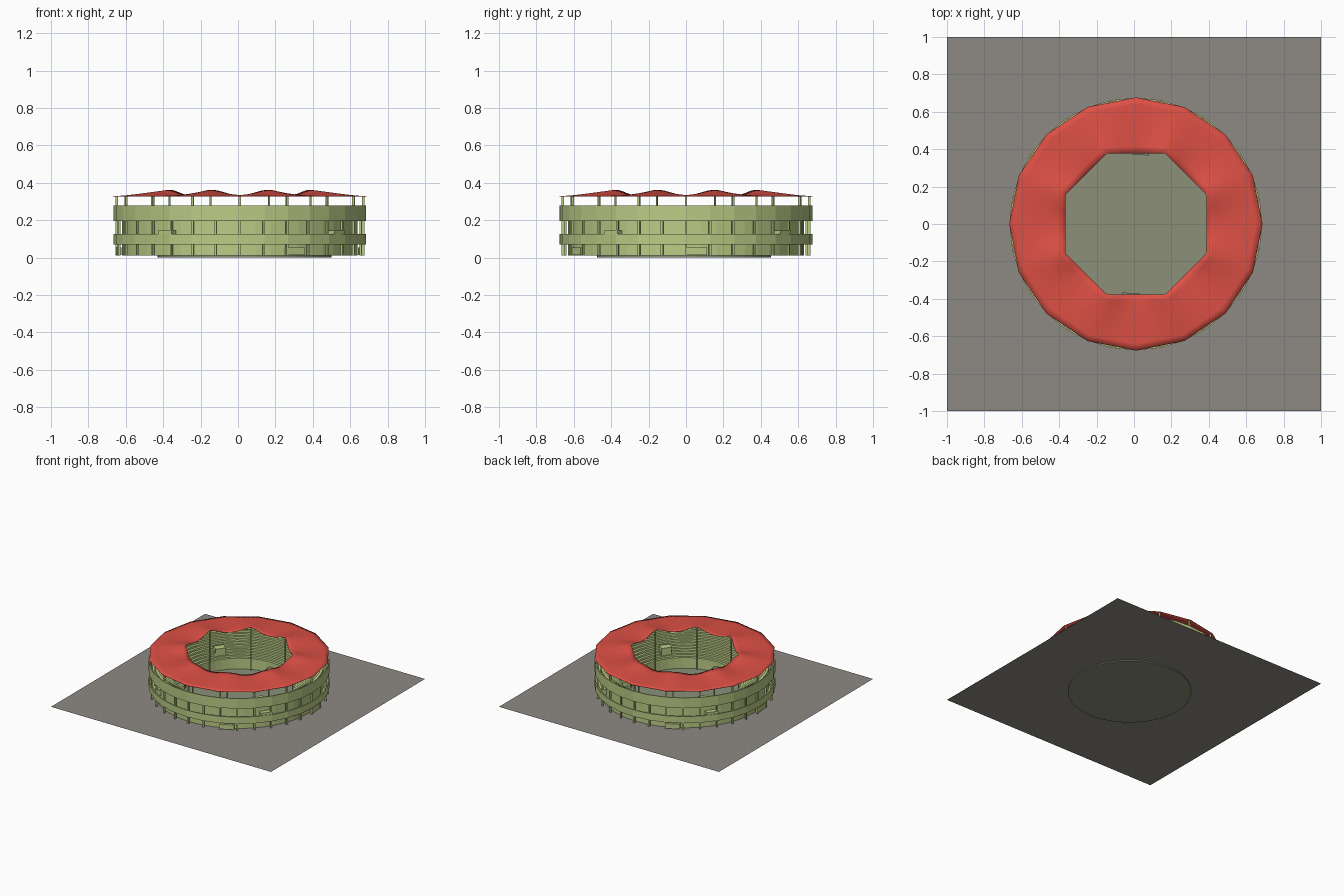
import bpy, bmesh
from math import sin, cos, pi, radians

if "Cube" in bpy.data.objects:
    bpy.data.objects.remove(bpy.data.objects["Cube"])

CX, CY = 0.01, 0.0


def material(name, col):
    m = bpy.data.materials.new(name)
    m.diffuse_color = (*col, 1)
    m.use_nodes = True
    m.node_tree.nodes["Principled BSDF"].inputs["Base Color"].default_value = m.diffuse_color
    return m


GREEN = material("pale_green", (0.50, 0.60, 0.24))
RED = material("canopy_red", (0.72, 0.08, 0.06))
FIELD = material("field_green", (0.26, 0.28, 0.19))
PAVING = material("paving_grey", (0.27, 0.255, 0.23))


def finish(name, bm, mat, smooth=False):
    bmesh.ops.recalc_face_normals(bm, faces=bm.faces)
    me = bpy.data.meshes.new(name)
    bm.to_mesh(me)
    bm.free()
    ob = bpy.data.objects.new(name, me)
    bpy.context.collection.objects.link(ob)
    if mat:
        me.materials.append(mat)
    if smooth:
        bpy.context.view_layer.objects.active = ob
        ob.select_set(True)
        bpy.ops.object.shade_smooth_by_angle(angle=radians(30))
        ob.select_set(False)
    return ob


def lathe(name, profile, mat, n=32, closed=True):
    # revolve an (r, z) profile around the stadium axis
    bm = bmesh.new()
    rings = [[bm.verts.new((CX + r * cos(2 * pi * i / n), CY + r * sin(2 * pi * i / n), z))
              for r, z in profile] for i in range(n)]
    k = len(profile)
    for i in range(n):
        a, b = rings[i], rings[(i + 1) % n]
        for j in range(k if closed else k - 1):
            bm.faces.new((a[j], b[j], b[(j + 1) % k], a[(j + 1) % k]))
    return finish(name, bm, mat)


def band(name, r0, r1, z0, z1, mat=GREEN):
    return lathe(name, [(r0, z0), (r1, z0), (r1, z1), (r0, z1)], mat)


def radial_box(name, deg, r0, r1, width, z0, z1, mat):
    # box lying along a radius at the given angle
    a = radians(deg)
    bpy.ops.mesh.primitive_cube_add(
        size=1, location=(CX + (r0 + r1) / 2 * cos(a), CY + (r0 + r1) / 2 * sin(a), (z0 + z1) / 2),
        rotation=(0, 0, a))
    ob = bpy.context.object
    ob.name = name
    ob.scale = (r1 - r0, width, z1 - z0)
    if mat:
        ob.data.materials.append(mat)
    return ob


# paved site and slightly off-centre playing field
bm = bmesh.new()
bmesh.ops.create_grid(bm, x_segments=1, y_segments=1, size=1)
bmesh.ops.translate(bm, verts=bm.verts, vec=(0, 0, 0.008))
finish("site_paving", bm, PAVING)
bpy.ops.mesh.primitive_cylinder_add(vertices=64, radius=0.465, depth=0.012, location=(0.035, -0.01, 0.006))
bpy.context.object.name = "playing_field"
bpy.context.object.data.materials.append(FIELD)

# stepped seating bowl above a plain inner wall
steps = 10
r, z = 0.42, 0.10
profile = [(r, 0.012), (r, z)]
for i in range(steps):
    r += 0.021
    profile.append((r, z))
    if i < steps - 1:
        z += 0.0155
        profile.append((r, z))
profile.append((r, 0.012))
lathe("seating_bowl", profile, GREEN, n=48, closed=False)

# outer facade bands with concourse floors
band("upper_facade_band", 0.667, 0.675, 0.195, 0.278)
band("lower_facade_band", 0.667, 0.675, 0.07, 0.125)
band("lower_concourse_floor", 0.625, 0.668, 0.07, 0.078)
band("upper_concourse_floor", 0.625, 0.668, 0.195, 0.203)

# outer columns and the slim columns carrying the roof
for i in range(32):
    deg = i * 11.25
    top = 0.327 if i % 2 == 0 else 0.2
    radial_box("outer_column", deg, 0.652, 0.665, 0.012, 0.012, top, GREEN)
for i in range(8):
    radial_box("inner_roof_column", 22.5 + 45 * i, 0.404, 0.412, 0.008, 0.008, 0.355, GREEN)

# stair passages through the stands, field tunnels and entrance panels
for i in range(4):
    d = 53 + 90 * i
    radial_box("stand_passage", d, 0.45, 0.668, 0.09, 0.10, 0.145, GREEN)
    radial_box("passage_hood", d, 0.44, 0.50, 0.08, 0.12, 0.18, GREEN)
for d in (86, 266):
    radial_box("field_tunnel", d, 0.37, 0.45, 0.09, 0.012, 0.06, PAVING)
for d in (5, 117, 185, 297):
    radial_box("entrance_gate", d, 0.64, 0.66, 0.11, 0.015, 0.055, GREEN)

# rippled canopy: octagonal opening, sixteen-sided outer rim
bm = bmesh.new()
N, M = 128, 8
grid = []
for i in range(N):
    a = 2 * pi * i / N
    to_side = (a + pi / 8) % (pi / 4) - pi / 8
    to_mid = a % (pi / 8) - pi / 16
    ri = 0.377 / cos(to_side)
    ro = 0.677 * cos(pi / 16) / cos(to_mid)
    wave = ((1 - cos(8 * a)) / 2) ** 1.3
    row = []
    for j in range(M + 1):
        t = j / M
        rr = ri + (ro - ri) * t
        row.append(bm.verts.new((CX + rr * cos(a), CY + rr * sin(a),
                                 0.328 + (1 - t) * (0.006 + 0.027 * wave))))
    grid.append(row)
for i in range(N):
    p, q = grid[i], grid[(i + 1) % N]
    for j in range(M):
        bm.faces.new((p[j], p[j + 1], q[j + 1], q[j]))
roof = finish("canopy_roof", bm, RED, smooth=True)
sol = roof.modifiers.new("thickness", "SOLIDIFY")
sol.thickness = 0.003
sol.offset = 0
